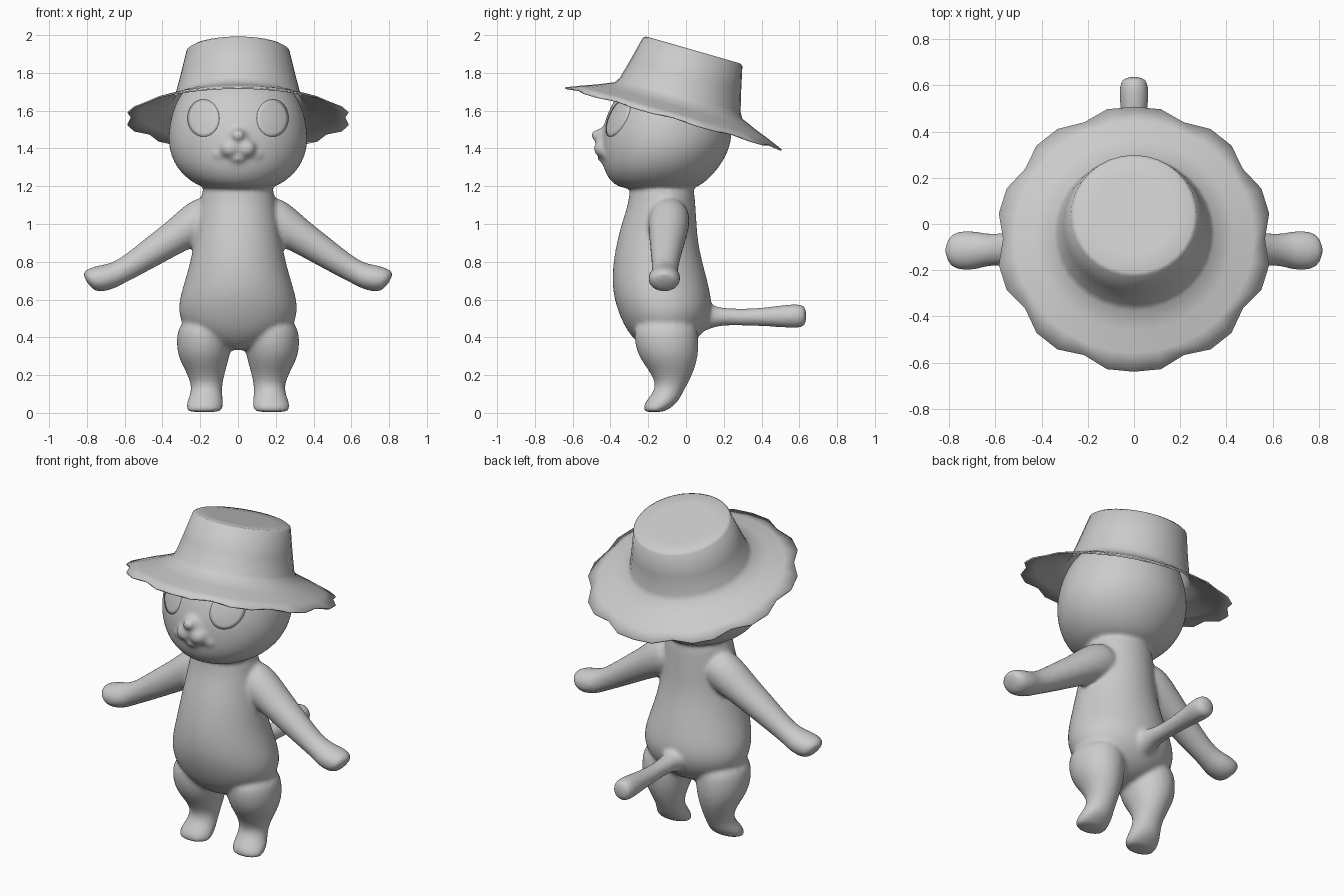
import bpy, bmesh, math
from mathutils import Vector, Matrix

cube = bpy.data.objects.get("Cube")
if cube:
    bpy.data.objects.remove(cube, do_unlink=True)

grey = bpy.data.materials.new("plain_grey")
grey.use_nodes = True
grey.diffuse_color = (0.6, 0.6, 0.6, 1)
grey.node_tree.nodes["Principled BSDF"].inputs["Base Color"].default_value = grey.diffuse_color

X, Y, Z = Vector((1, 0, 0)), Vector((0, 1, 0)), Vector((0, 0, 1))


def finish(name, bm):
    bmesh.ops.recalc_face_normals(bm, faces=bm.faces)
    me = bpy.data.meshes.new(name)
    bm.to_mesh(me)
    bm.free()
    me.materials.append(grey)
    me.polygons.foreach_set("use_smooth", [True] * len(me.polygons))
    ob = bpy.data.objects.new(name, me)
    bpy.context.collection.objects.link(ob)
    return ob


def bridge(bm, rings):
    for a, b in zip(rings, rings[1:]):
        for i in range(len(a)):
            j = (i + 1) % len(a)
            bm.faces.new((a[i], a[j], b[j], b[i]))


def loft(name, stations, u, v, sides=20):
    """Rounded form through (centre, radius along u, radius along v)."""
    bm = bmesh.new()
    rings = []
    for *c, ru, rv in stations:
        ts = [2 * math.pi * i / sides for i in range(sides)]
        rings.append([bm.verts.new(Vector(c) + u * ru * math.cos(t) + v * rv * math.sin(t))
                      for t in ts])
    bridge(bm, rings)
    bm.faces.new(rings[0])
    bm.faces.new(rings[-1])
    ob = finish(name, bm)
    ob.modifiers.new("round", "SUBSURF").levels = 2
    return ob


def ball(name, centre, size):
    bm = bmesh.new()
    bmesh.ops.create_uvsphere(bm, u_segments=24, v_segments=16, radius=1,
                              matrix=Matrix.LocRotScale(Vector(centre), None, Vector(size)))
    return finish(name, bm)


# Torso and head
torso = [(0, -.12, .33, .05, .07), (0, -.11, .37, .17, .15), (0, -.105, .44, .29, .215),
         (0, -.11, .54, .325, .255), (0, -.13, .64, .305, .262), (0, -.147, .76, .265, .247),
         (0, -.153, .9, .235, .218), (0, -.14, 1.02, .215, .198), (0, -.125, 1.13, .2, .175),
         (0, -.13, 1.25, .18, .17)]
head = [(0, -.145, 1.18, .15, .17), (0, -.15, 1.21, .235, .245), (0, -.135, 1.29, .33, .31),
        (0, -.108, 1.4, .375, .348), (0, -.1, 1.5, .372, .35), (0, -.09, 1.6, .352, .325),
        (0, -.075, 1.7, .305, .285), (0, -.04, 1.79, .21, .2)]
parts = [loft("torso", torso, X, Y), loft("head", head, X, Y)]

# Muzzle and nose
parts.append(ball("nose", (0, -.468, 1.47), (.036, .036, .03)))
parts.append(ball("nose_bridge", (0, -.42, 1.44), (.07, .06, .08)))
parts.append(ball("chin", (0, -.42, 1.35), (.05, .05, .03)))

# Paired limbs
for s, side in ((1, "left"), (-1, "right")):
    leg = [(s * .175, -.11, .5, .13, .16), (s * .18, -.105, .4, .15, .175),
           (s * .182, -.095, .3, .14, .162), (s * .172, -.075, .22, .105, .118),
           (s * .165, -.075, .15, .082, .083), (s * .168, -.1, .1, .085, .08),
           (s * .176, -.135, .05, .1, .09), (s * .178, -.165, .012, .098, .062),
           (s * .178, -.17, .004, .07, .045)]
    parts.append(loft(side + "_leg", leg, X, Y))
    slope = Vector((s * .56, 0, .83))
    arm = [(s * .1, -.09, 1.07, .1, .11), (s * .2, -.09, 1.02, .115, .118),
           (s * .32, -.095, .94, .1, .092), (s * .45, -.105, .855, .085, .08),
           (s * .57, -.11, .775, .07, .066), (s * .64, -.112, .738, .07, .064),
           (s * .7, -.115, .718, .088, .076), (s * .765, -.115, .7, .085, .074),
           (s * .8, -.115, .69, .06, .052)]
    parts.append(loft(side + "_arm", arm, Y, slope))
    parts.append(ball(side + "_muzzle", (s * .043, -.437, 1.4), (.054, .052, .05)))
    parts.append(ball(side + "_cheek", (s * .09, -.405, 1.37), (.05, .04, .035)))

# Tail
tail = [(0, .02, .51, .1, .1), (0, .11, .51, .075, .075), (0, .17, .51, .05, .046),
        (0, .32, .505, .047, .044), (0, .46, .51, .056, .054), (0, .57, .513, .066, .066),
        (0, .62, .513, .06, .062), (0, .638, .513, .035, .038)]
parts.append(loft("tail", tail, X, Z))

# Blend everything into one continuous skin
dg = bpy.context.evaluated_depsgraph_get()
skin = bmesh.new()
for p in parts:
    me = bpy.data.meshes.new_from_object(p.evaluated_get(dg))
    skin.from_mesh(me)
    bpy.data.meshes.remove(me)
    bpy.data.objects.remove(p, do_unlink=True)
body = finish("body", skin)
remesh = body.modifiers.new("blend", "REMESH")
remesh.mode = "VOXEL"
remesh.voxel_size = .012
remesh.use_smooth_shade = True
soften = body.modifiers.new("soften", "SMOOTH")
soften.factor = .5
soften.iterations = 8

# Eyes: thin oval plates wrapped on the face
for s, side in ((1, "left"), (-1, "right")):
    bm = bmesh.new()
    rings = [[bm.verts.new((s * .182 + .083 * r * math.cos(t * math.pi / 16), -.7,
                            1.56 + .098 * r * math.sin(t * math.pi / 16))) for t in range(32)]
             for r in (.05, .3, .55, .8, 1)]
    bridge(bm, rings)
    bm.faces.new(rings[0])
    eye = finish(side + "_eye", bm)
    wrap = eye.modifiers.new("wrap", "SHRINKWRAP")
    wrap.target = body
    wrap.wrap_method = "PROJECT"
    wrap.use_project_y = True
    wrap.use_positive_direction = True
    plate = eye.modifiers.new("plate", "SOLIDIFY")
    plate.thickness = .008
    plate.offset = 0

# Hat: tilted crown with a scalloped brim
bm = bmesh.new()
rings = []
profile = [(.06, .272), (.18, .272), (.258, .272), (.274, .262), (.305, .13), (.332, .025),
           (.35, -.006), (.43, -.04), (.52, -.074), (.597, -.105)]
for r, z in profile:
    ring = []
    for i in range(32):
        q = i % 16
        scallop = min(q, 16 - q) in (0, 3, 6)
        rr = r - .03 * scallop if r > .55 else r
        zz = z + .008 * scallop if r > .55 else z
        a = 2 * math.pi * i / 32
        ring.append(bm.verts.new((rr * math.cos(a), rr * math.sin(a), zz)))
    rings.append(ring)
bridge(bm, rings)
bm.faces.new(rings[0])
hat = finish("hat", bm)
hat.location = (0, -.037, 1.66)
hat.rotation_euler = (math.radians(-16), 0, 0)
cloth = hat.modifiers.new("cloth", "SOLIDIFY")
cloth.thickness = .008
cloth.offset = -1
